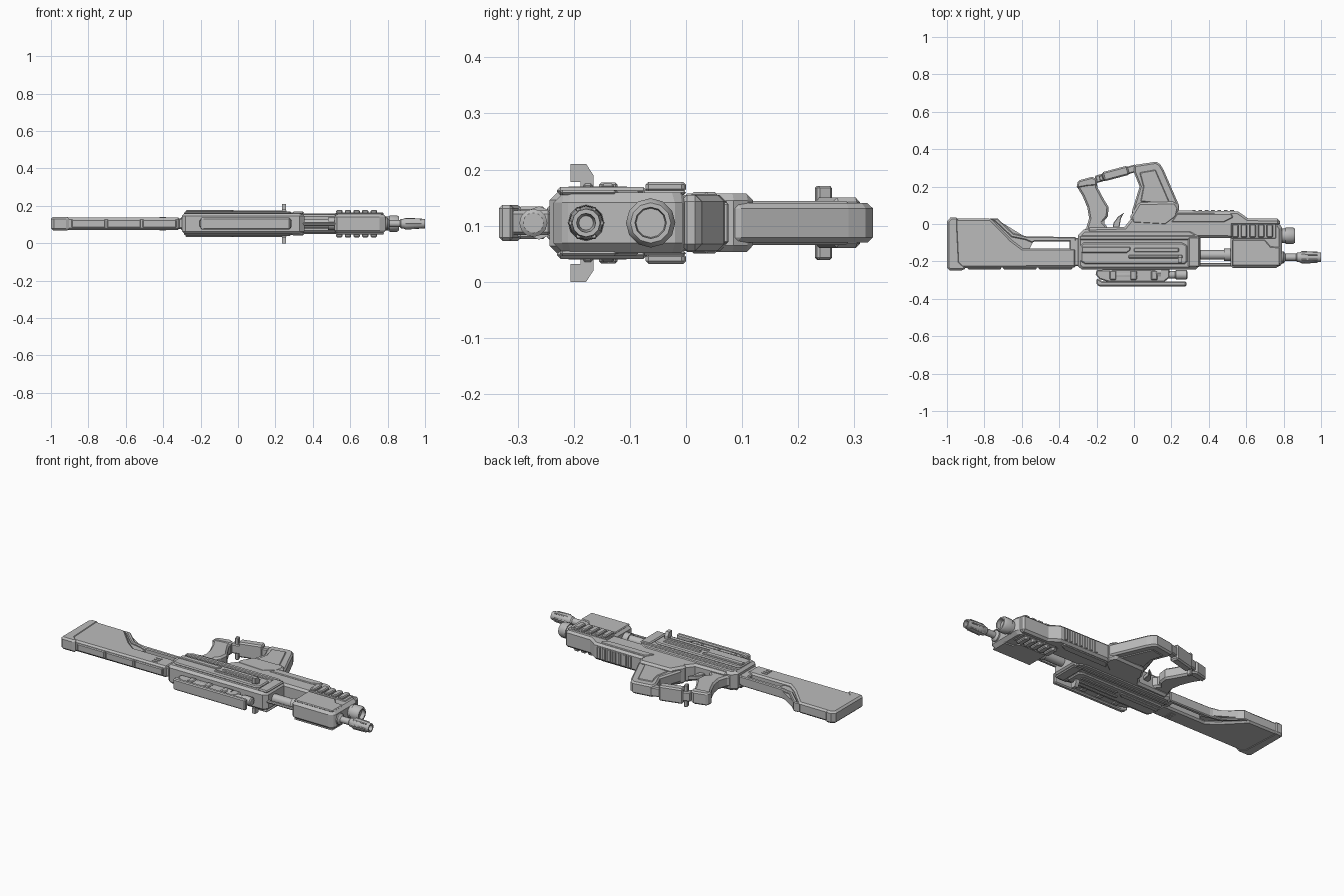
import bpy, bmesh, math
from mathutils import Vector

ZC = 0.105  # mid plane of the rifle lying on its side
grey = bpy.data.materials.new("gunmetal grey")
grey.diffuse_color = (0.5, 0.5, 0.5, 1)


def finish(name, bm, bevel=0.0, smooth=False):
    bmesh.ops.recalc_face_normals(bm, faces=bm.faces)
    me = bpy.data.meshes.new(name)
    bm.to_mesh(me)
    bm.free()
    me.materials.append(grey)
    ob = bpy.data.objects.new(name, me)
    bpy.context.collection.objects.link(ob)
    if bevel:
        m = ob.modifiers.new("chamfer", 'BEVEL')
        m.width, m.segments, m.limit_method = bevel, 1, 'ANGLE'
        m.angle_limit = math.radians(50)
    if smooth:
        bpy.context.view_layer.objects.active = ob
        ob.select_set(True)
        bpy.ops.object.shade_smooth_by_angle(angle=math.radians(35))
        ob.select_set(False)
    return ob


def slab(name, pts, z0, z1, bevel=0.0):
    """Outline in the side plane, extruded through the thickness."""
    bm = bmesh.new()
    f = bm.faces.new([bm.verts.new((x, y, z0)) for x, y in pts])
    r = bmesh.ops.extrude_face_region(bm, geom=[f])
    bmesh.ops.translate(bm, vec=(0, 0, z1 - z0),
                        verts=[v for v in r['geom'] if isinstance(v, bmesh.types.BMVert)])
    return finish(name, bm, bevel)


def sym(name, pts, half, bevel=0.0):
    return slab(name, pts, ZC - half, ZC + half, bevel)


def rect(x0, x1, y0, y1):
    return [(x0, y0), (x1, y0), (x1, y1), (x0, y1)]


def pair(name, pts, inner, outer, bevel=0.0):
    """Matching plates on both flanks."""
    slab(name + "_upper", pts, ZC + inner, ZC + outer, bevel)
    slab(name + "_lower", pts, ZC - outer, ZC - inner, bevel)


def lathe(name, y, profile, n=12, z=ZC, closed=False):
    """Turned part along x, from (x, radius) points."""
    bm = bmesh.new()
    rings = [[bm.verts.new((x, y + r * math.cos(2 * math.pi * k / n),
                            z + r * math.sin(2 * math.pi * k / n))) for k in range(n)]
             for x, r in profile]
    for a, b in zip(rings, rings[1:]):
        for k in range(n):
            bm.faces.new((a[k], a[(k + 1) % n], b[(k + 1) % n], b[k]))
    bm.faces.new(rings[0])
    bm.faces.new(rings[-1])
    return finish(name, bm, 0, True)


def bar(name, a, b, w, half, bevel=0.0):
    a, b = Vector(a), Vector(b)
    d = (b - a).normalized()
    n = Vector((-d.y, d.x)) * w / 2
    return sym(name, [tuple(p) for p in (a - n, b - n, b + n, a + n)], half, bevel)


# Stock: body, butt pad, skeleton strut and comb
sym("stock_body", [(-.97, -.235), (-.31, -.232), (-.31, -.13), (-.595, -.13), (-.655, -.085),
                   (-.765, .028), (-.97, .03)], .033, .01)
sym("butt_pad", [(-1, -.235), (-.985, -.248), (-.91, -.248), (-.897, -.232), (-.93, -.20),
                 (-.94, .01), (-.94, .036), (-.98, .036), (-1, .015)], .036, .012)
sym("stock_web", [(-.77, .025), (-.735, .025), (-.58, -.07), (-.53, -.075), (-.56, -.135), (-.61, -.135)], .018)
sym("stock_strut", [(-.775, .03), (-.73, .03), (-.645, -.05), (-.575, -.066), (-.31, -.07), (-.31, -.093),
                    (-.53, -.093), (-.545, -.10), (-.58, -.085), (-.655, -.07), (-.745, .015)], .029, .005)
sym("stock_neck", rect(-.345, -.29, -.225, -.075), .028, .006)
for i in range(3):
    x = -.89 + i * .19
    sym("comb_pad", rect(x, x + .18, -.243, -.225), .022, .005)
for i in range(3):
    pair("stock_notch", rect(-.42, -.385, -.21 + i * .02, -.201 + i * .02), .03, .036)

# Receiver with layered side panels
sym("receiver", [(-.3, -.225), (-.28, -.243), (.33, -.243), (.355, -.22), (.355, -.06), (.30, -.03),
                 (-.27, -.03), (-.3, -.06)], .055, .014)
pair("receiver_panel", [(-.285, -.20), (-.26, -.215), (.27, -.215), (.285, -.20), (.285, -.115),
                        (.255, -.10), (-.27, -.10), (-.285, -.115)], .05, .065, .006)
pair("rear_panel", [(-.28, -.155), (-.04, -.155), (-.02, -.14), (-.02, -.122), (-.28, -.122)], .06, .072, .004)
pair("bolt_rail", rect(-.03, .26, -.184, -.166), .06, .071, .004)
pair("ejection_cover", rect(.0, .24, -.151, -.128), .06, .070, .004)
pair("lower_ledge", rect(-.29, .34, -.085, -.062), .052, .060, .004)
pair("front_collar", rect(.29, .352, -.23, -.07), .05, .064, .006)

# Hooked charging handles, one on each flank
for s, label in ((1, "upper"), (-1, "lower")):
    bm = bmesh.new()
    prof = [(-.188, .055), (-.165, .055), (-.165, .085), (-.178, .105), (-.206, .105),
            (-.206, .073), (-.188, .073)]
    f = bm.faces.new([bm.verts.new((.235, y, ZC + s * z)) for y, z in prof])
    r = bmesh.ops.extrude_face_region(bm, geom=[f])
    bmesh.ops.translate(bm, vec=(.022, 0, 0), verts=[v for v in r['geom'] if isinstance(v, bmesh.types.BMVert)])
    finish("charging_handle_" + label, bm)

# Lower frame running forward to the handguard
sym("lower_frame", [(-.25, -.07), (.53, -.075), (.53, -.01), (.78, -.01), (.78, .028), (.61, .03),
                    (.555, .068), (.22, .072), (.19, .04), (-.01, .035), (-.05, -.015), (-.25, -.02)], .05, .012)
pair("frame_panel", [(.20, .01), (.48, .01), (.53, .035), (.52, .055), (.23, .055)], .046, .055, .004)
for i in range(7):
    sym("frame_rib", rect(.31 + i * .034, .33 + i * .034, .06, .076), .036, .003)

# Forward grip housing
sym("foregrip_base", [(-.02, .04), (.025, .115), (.22, .12), (.242, .085), (.23, .035), (.17, -.01), (-.01, .0)],
    .052, .012)
sym("foregrip", [(-.015, .055), (.03, .20), (-.002, .28), (0, .315), (.118, .333), (.14, .32), (.158, .29),
                 (.245, .09), (.22, .05)], .035, .009)
pair("foregrip_panel", [(.035, .12), (.05, .2), (.03, .275), (.115, .29), (.195, .105)], .03, .039, .004)

# Rear pistol grip, trigger and guard
sym("pistol_grip", [(-.305, .20), (-.295, .225), (-.225, .248), (-.20, .235), (-.195, .195), (-.16, .13),
                    (-.135, .09), (-.14, .04), (-.165, .01), (-.13, -.03), (-.28, -.045), (-.255, -.02),
                    (-.24, .03), (-.25, .09), (-.275, .15)], .033, .010)
sym("grip_cap", [(-.308, .19), (-.3, .232), (-.225, .252), (-.198, .24), (-.196, .205), (-.25, .2)], .037, .008)
bar("guard_bar", (-.205, .238), (.015, .30), .04, .028, .006)
bar("guard_sleeve", (-.165, .252), (-.03, .288), .05, .045, .008)
bar("guard_pin", (-.185, .242), (-.165, .248), .028, .066, .004)
sym("trigger", [(-.115, -.03), (-.11, .005), (-.085, .04), (-.052, .062), (-.07, .03), (-.08, -.03)], .012, .003)

# Barrel, gas rod and muzzle
lathe("barrel", -.165, [(.34, .026), (.48, .026), (.48, .034), (.53, .034)])
lathe("gas_rod", -.218, [(.34, .009), (.53, .009)], 8)
lathe("muzzle", -.178, [(.78, .032), (.80, .032), (.81, .019), (.865, .019), (.872, .025), (.885, .026),
                        (.895, .031), (.93, .030), (1, .025), (1, .017), (.95, .013)])
for k in range(6):
    a = k * math.pi / 3
    lathe("muzzle_fin", -.178 + .027 * math.cos(a), [(.895, .006), (.98, .004)], 6, ZC + .027 * math.sin(a))
lathe("lower_tube", -.063, [(.77, .038), (.81, .038), (.81, .044), (.85, .044), (.862, .036), (.862, .028), (.84, .026)])

# Handguard with vents
sym("handguard", [(.515, -.222), (.53, -.236), (.775, -.236), (.792, -.21), (.792, -.02), (.775, .008),
                  (.535, .008), (.515, -.01)], .054, .018)
pair("handguard_panel", [(.525, -.225), (.78, -.225), (.78, -.125), (.73, -.12), (.70, -.085), (.525, -.085)],
     .05, .059, .005)
pair("vent_bed", rect(.52, .76, -.078, .0), .05, .058, .004)
for i in range(5):
    x = .525 + i * .046
    pair("vent_rib", [(x, -.072), (x + .034, -.072), (x + .034, -.008), (x + .028, .0), (x, .0)], .055, .073, .005)

# Sight rail and its tube
sym("sight_rail", [(-.2, -.32), (-.19, -.333), (.28, -.333), (.28, -.308), (-.17, -.306), (-.2, -.29)], .032, .006)
sym("sight_mount", [(-.2, -.245), (-.205, -.27), (-.185, -.295), (-.13, -.312), (.16, -.312), (.19, -.285),
                    (.19, -.24)], .022, .006)
lathe("sight_tube", -.272, [(-.19, .018), (-.1, .024), (.02, .024), (.03, .02), (.22, .02), (.225, .025),
                            (.28, .025), (.285, .018)])
for x in (-.13, -.02, .09):
    sym("sight_clamp", rect(x, x + .035, -.30, -.25), .029, .005)
lathe("sight_knob", -.262, [(.115, .03), (.145, .03)], 8)
